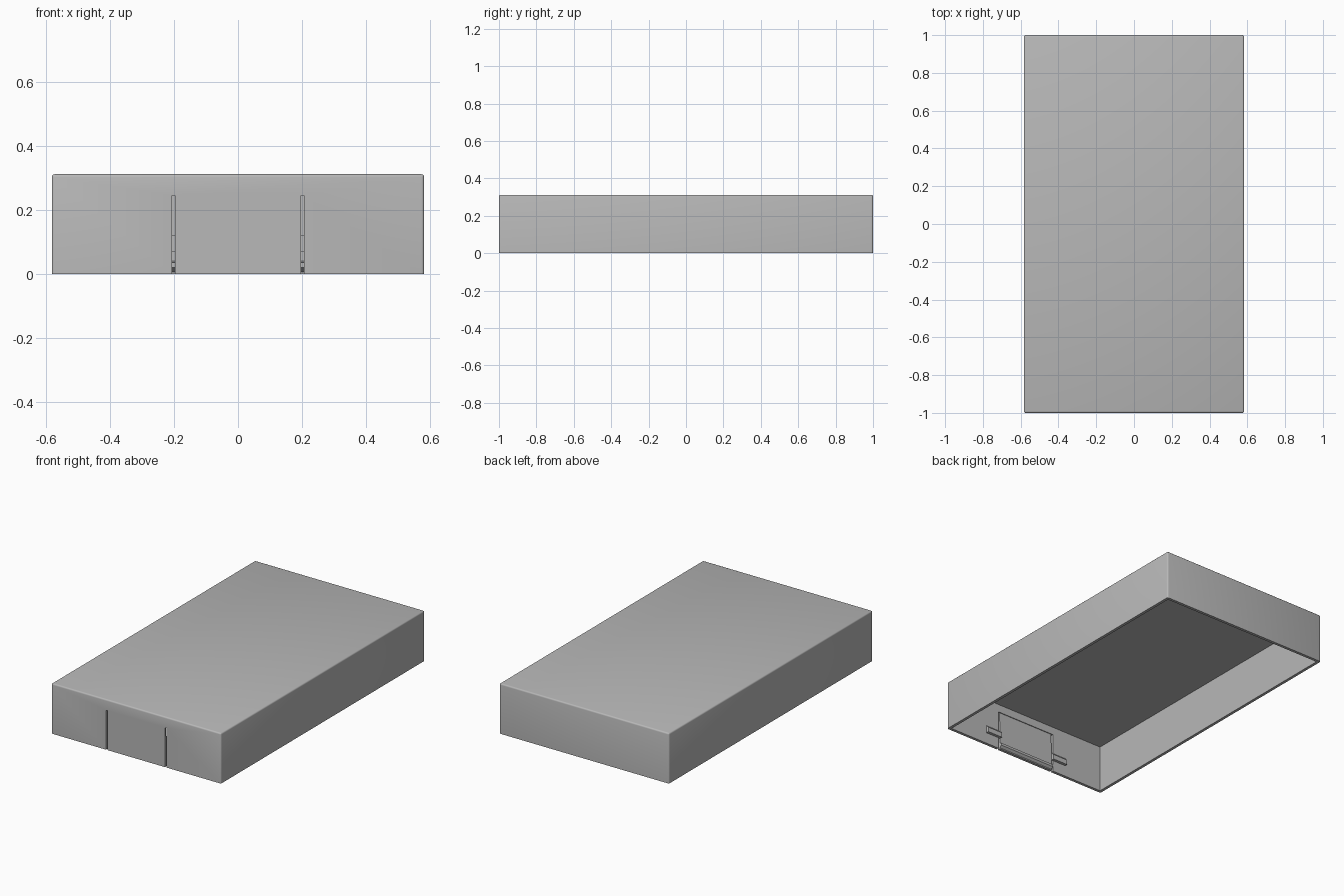
import bpy, bmesh
from mathutils import Matrix, Vector

W, L, H, T = 0.583, 1.0, 0.312, 0.018   # half width, half length, height, wall

cube = bpy.data.objects.get("Cube")
if cube:
    bpy.data.objects.remove(cube, do_unlink=True)

grey = bpy.data.materials.new("grey_plastic")
grey.use_nodes = True
colour = (0.48, 0.48, 0.48, 1)
grey.diffuse_color = colour
grey.node_tree.nodes["Principled BSDF"].inputs["Base Color"].default_value = colour


def finish(name, bm):
    bmesh.ops.recalc_face_normals(bm, faces=bm.faces)
    mesh = bpy.data.meshes.new(name)
    bm.to_mesh(mesh)
    bm.free()
    mesh.materials.append(grey)
    obj = bpy.data.objects.new(name, mesh)
    bpy.context.collection.objects.link(obj)
    return obj


def box(name, lo, hi, bevel=0):
    lo, hi = Vector(lo), Vector(hi)
    bm = bmesh.new()
    bmesh.ops.create_cube(bm, size=1, matrix=Matrix.Translation((lo + hi) / 2)
                          @ Matrix.Diagonal((*(hi - lo), 1)))
    if bevel:   # round every edge except the open rim
        edges = [e for e in bm.edges if max(v.co.z for v in e.verts) > lo.z + 0.01]
        bmesh.ops.bevel(bm, geom=edges, offset=bevel, segments=3, profile=0.5,
                        affect='EDGES')
    return finish(name, bm)


def ridge(name, x0, x1, profile):
    """Extrude a (y, z) profile along x."""
    bm = bmesh.new()
    face = bm.faces.new([bm.verts.new((x0, y, z)) for y, z in profile])
    ext = bmesh.ops.extrude_face_region(bm, geom=[face])
    moved = [g for g in ext["geom"] if isinstance(g, bmesh.types.BMVert)]
    bmesh.ops.translate(bm, verts=moved, vec=(x1 - x0, 0, 0))
    return finish(name, bm)


def cut(target, cutter):
    mod = target.modifiers.new("cut", 'BOOLEAN')
    mod.operation, mod.solver, mod.object = 'DIFFERENCE', 'EXACT', cutter
    bpy.context.view_layer.objects.active = target
    bpy.ops.object.modifier_apply(modifier=mod.name)
    bpy.data.objects.remove(cutter, do_unlink=True)


# Hollow shell, open underneath
shell = box("lid_shell", (-W, -L, 0), (W, L, H), bevel=0.009)
cut(shell, box("hollow", (T - W, T - L, -0.1), (W - T, L - T, H - T)))

# Two slits free a flexible flap in the front wall
for x in (-0.202, 0.202):
    cut(shell, box("slit", (x - 0.005, -L - 0.1, -0.1), (x + 0.005, T - L + 0.02, 0.245)))

# Thinned hinge band on the inside of the flap
inner = T - L
cut(shell, box("hinge_band", (-0.2, inner - 0.005, 0.185), (0.2, inner + 0.02, 0.245)))

# Stop bars inside the front wall, bridging behind the slits
y = inner - 0.002
for name, side in (("right_stop_bar", -1), ("left_stop_bar", 1)):
    x0, x1 = sorted((side * 0.197, side * 0.3))
    ridge(name, x0, x1, [(y, 0.07), (inner + 0.018, 0.07), (inner + 0.018, 0.1), (y, 0.12)])

# Snap ridges at the rim of the flap and of the back wall
ridge("flap_catch", -0.197, 0.197,
      [(y, 0.005), (inner + 0.012, 0.02), (inner + 0.012, 0.035), (y, 0.04)])
ridge("back_catch", -0.25, 0.25,
      [(-y, 0.005), (-inner - 0.025, 0.02), (-inner - 0.025, 0.035), (-y, 0.04)])

# Smooth the rounded outer edges only
bpy.ops.object.select_all(action='DESELECT')
shell.select_set(True)
bpy.context.view_layer.objects.active = shell
bpy.ops.object.shade_smooth_by_angle(angle=0.6)
